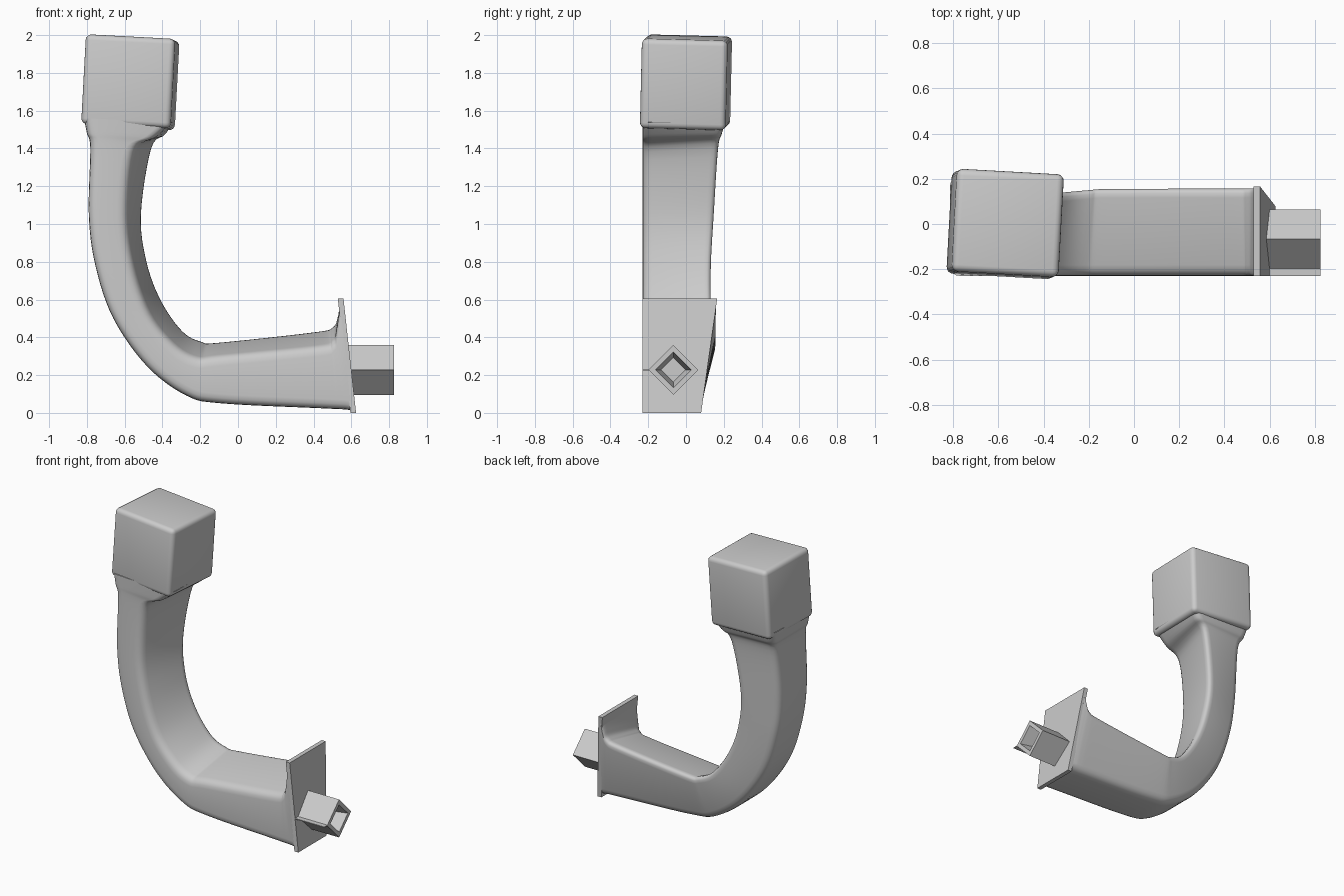
import bpy, bmesh, math
from mathutils import Vector

if "Cube" in bpy.data.objects:
    bpy.data.objects.remove(bpy.data.objects["Cube"], do_unlink=True)

grey = bpy.data.materials.new("plain grey")
grey.use_nodes = True
tone = (0.6, 0.6, 0.6, 1)
grey.diffuse_color = tone
grey.node_tree.nodes["Principled BSDF"].inputs["Base Color"].default_value = tone


def finish(name, bm, smooth=None):
    """Turn a bmesh into a named grey object."""
    bmesh.ops.recalc_face_normals(bm, faces=bm.faces)
    mesh = bpy.data.meshes.new(name)
    bm.to_mesh(mesh)
    bm.free()
    mesh.materials.append(grey)
    obj = bpy.data.objects.new(name, mesh)
    bpy.context.collection.objects.link(obj)
    if smooth:
        bpy.ops.object.select_all(action="DESELECT")
        obj.select_set(True)
        bpy.context.view_layer.objects.active = obj
        bpy.ops.object.shade_smooth_by_angle(angle=math.radians(smooth))
    return obj


def loft(name, rings, smooth=None):
    """Skin a row of closed rings and cap both ends."""
    bm = bmesh.new()
    rows = [[bm.verts.new(p) for p in ring] for ring in rings]
    for a, b in zip(rows, rows[1:]):
        for i in range(len(a)):
            j = (i + 1) % len(a)
            bm.faces.new((a[i], a[j], b[j], b[i]))
    bm.faces.new(rows[0])
    bm.faces.new(rows[-1])
    return finish(name, bm, smooth)


def spline(a, b, c, d, t):
    """Catmull-Rom blend of four number rows."""
    return [0.5 * (2 * q + (r - p) * t + (2 * p - 5 * q + 4 * r - s) * t * t
                   + (3 * q - p - 3 * r + s) * t ** 3) for p, q, r, s in zip(a, b, c, d)]


def rounded(corners, radius, steps=5):
    """Round the corners of a closed ring."""
    ring = []
    for i, c in enumerate(corners):
        ends = []
        for n in (corners[i - 1], corners[(i + 1) % len(corners)]):
            ends.append(c + (n - c).normalized() * min(radius, (n - c).length * 0.4))
        for k in range(steps):
            t = k / (steps - 1)
            ring.append(ends[0] * (1 - t) ** 2 + c * 2 * t * (1 - t) + ends[1] * t * t)
    return ring


# Curved arm: outer x z, inner front x z, inner back x z, back y inner, back y outer
FRONT = -0.23
sections = [
    (-.815, 1.56, -.35, 1.54, -.34, 1.54, .21, .21),
    (-.8, 1.48, -.44, 1.46, -.38, 1.475, .19, .18),
    (-.782, 1.4, -.555, 1.38, -.45, 1.4, .175, .14),
    (-.79, 1.05, -.59, 1.05, -.505, 1.05, .155, .1),
    (-.755, .78, -.555, .77, -.475, .8, .14, .09),
    (-.66, .5, -.47, .52, -.4, .6, .14, .08),
    (-.48, .245, -.34, .36, -.29, .44, .15, .08),
    (-.27, .09, -.22, .29, -.19, .385, .16, .08),
    (-.08, .05, -.1, .3, -.1, .38, .165, .08),
    (.43, .025, .42, .35, .4, .435, .165, .08),
    (.54, .02, .5, .375, .5, .46, .165, .08),
    (.58, .017, .52, .43, .53, .52, .165, .08),
    (.6, .012, .54, .6, .545, .6, .165, .08),
]
rows = []
padded = [sections[0]] + sections + [sections[-1]]
for i in range(len(sections) - 1):
    rows += [spline(*padded[i:i + 4], k / 6) for k in range(6)]
rows.append(sections[-1])
rings = []
for ox, oz, fx, fz, bx, bz, yi, yo in rows:
    corners = [Vector((ox, FRONT, oz)), Vector((fx, FRONT, fz)),
               Vector((bx, yi, bz)), Vector((ox, yo, oz))]
    rings.append(rounded(corners, 0.05))
loft("curved_arm", rings, 50)

# Head block, slightly tilted, with rounded edges
bm = bmesh.new()
bmesh.ops.create_cube(bm, size=1)
bmesh.ops.scale(bm, vec=(0.475, 0.455, 0.475), verts=bm.verts)
bmesh.ops.bevel(bm, geom=bm.edges[:], offset=0.03, segments=4, profile=0.5, affect="EDGES")
head = finish("head_block", bm, 40)
head.location = (-0.57, 0, 1.75)
head.rotation_euler = [math.radians(a) for a in (-1.5, 3, -3.2)]

# Leaning end plate
outline = [(FRONT, 0), (0.08, 0), (0.165, 0.605), (FRONT, 0.605)]
loft("end_plate", [[(0.625 - 0.11 * z - inset, y, z) for y, z in outline]
                   for inset in (0.03, 0)])


# Diamond bar with a tapering socket
def diamond(x, half):
    return [(x, -0.067 + half * math.cos(a * math.pi / 2),
             0.228 + half * math.sin(a * math.pi / 2)) for a in range(4)]


loft("socket_bar", [diamond(0.575, 0.132), diamond(0.825, 0.132),
                    diamond(0.825, 0.095), diamond(0.72, 0.065)])

# Thin fin on the front corner of the bar
fin = [(FRONT, 0.225), (-0.19, 0.225), (-0.19, 0.231), (FRONT, 0.231)]
loft("bar_fin", [[(x, y, z) for y, z in fin] for x in (0.59, 0.825)])
